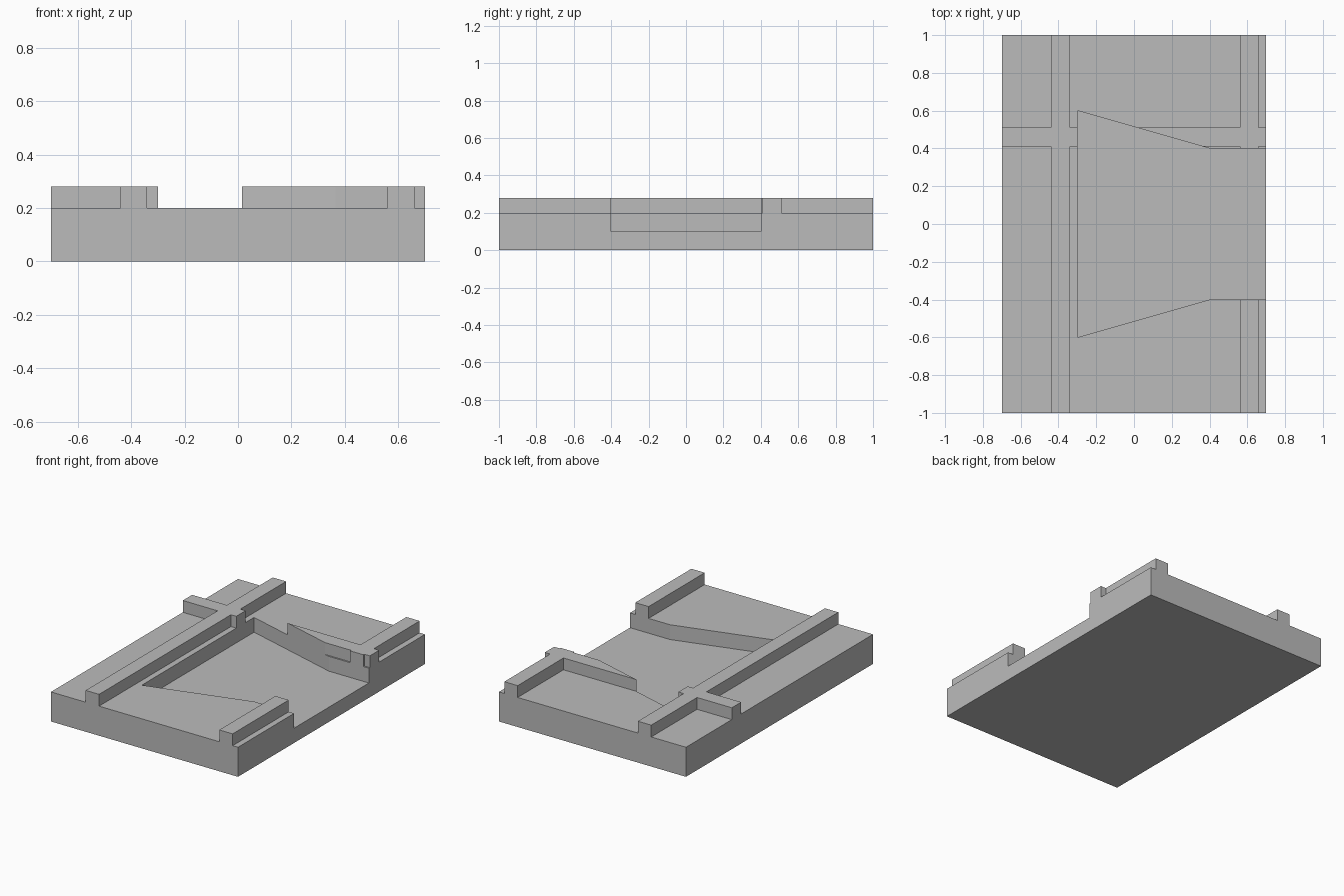
import bpy
import bmesh

if "Cube" in bpy.data.objects:
    bpy.data.objects.remove(bpy.data.objects["Cube"], do_unlink=True)

FLOOR, FIELD, TOP = 0.1, 0.2, 0.28      # pocket floor, plate surface, rib tops

grey = bpy.data.materials.new("plain_grey")
grey.use_nodes = True
colour = (0.5, 0.5, 0.5, 1)
grey.diffuse_color = colour
grey.node_tree.nodes["Principled BSDF"].inputs["Base Color"].default_value = colour


def prisms(name, outlines, z0, z1):
    """One object made of upright prisms, one for each outline."""
    bm = bmesh.new()
    for outline in outlines:
        face = bm.faces.new([bm.verts.new((x, y, z0)) for x, y in outline])
        result = bmesh.ops.extrude_face_region(bm, geom=[face])
        top = [v for v in result["geom"] if isinstance(v, bmesh.types.BMVert)]
        bmesh.ops.translate(bm, vec=(0, 0, z1 - z0), verts=top)
    bmesh.ops.recalc_face_normals(bm, faces=bm.faces)
    mesh = bpy.data.meshes.new(name)
    bm.to_mesh(mesh)
    bm.free()
    mesh.materials.append(grey)
    obj = bpy.data.objects.new(name, mesh)
    bpy.context.collection.objects.link(obj)
    return obj


def rect(x0, x1, y0, y1):
    return [(x0, y0), (x1, y0), (x1, y1), (x0, y1)]


def carve(target, cutter):
    cutter.hide_render = True
    mod = target.modifiers.new("carve", "BOOLEAN")
    mod.operation = "DIFFERENCE"
    mod.solver = "EXACT"
    mod.object = cutter
    bpy.context.view_layer.objects.active = target
    bpy.ops.object.modifier_apply(modifier=mod.name)
    bpy.data.objects.remove(cutter, do_unlink=True)


# Block as tall as the ribs
base = prisms("base_plate", [rect(-0.7, 0.7, -1, 1)], 0, TOP)

# Low fields, leaving two long ribs and one cross rib standing
columns = [(-0.9, -0.44), (-0.34, 0.56), (0.66, 0.9)]
rows = [(-1.2, 0.41), (0.51, 1.2)]
fields = [rect(*c, *r) for c in columns for r in rows]
carve(base, prisms("field_cutter", fields, FIELD, 0.5))

# Flared pocket, open at the left side
half = [(-0.3, 0.6), (0.4, 0.4), (0.9, 0.4)]
outline = half + [(x, -y) for x, y in reversed(half)]
carve(base, prisms("pocket_cutter", [outline], FLOOR, 0.5))
